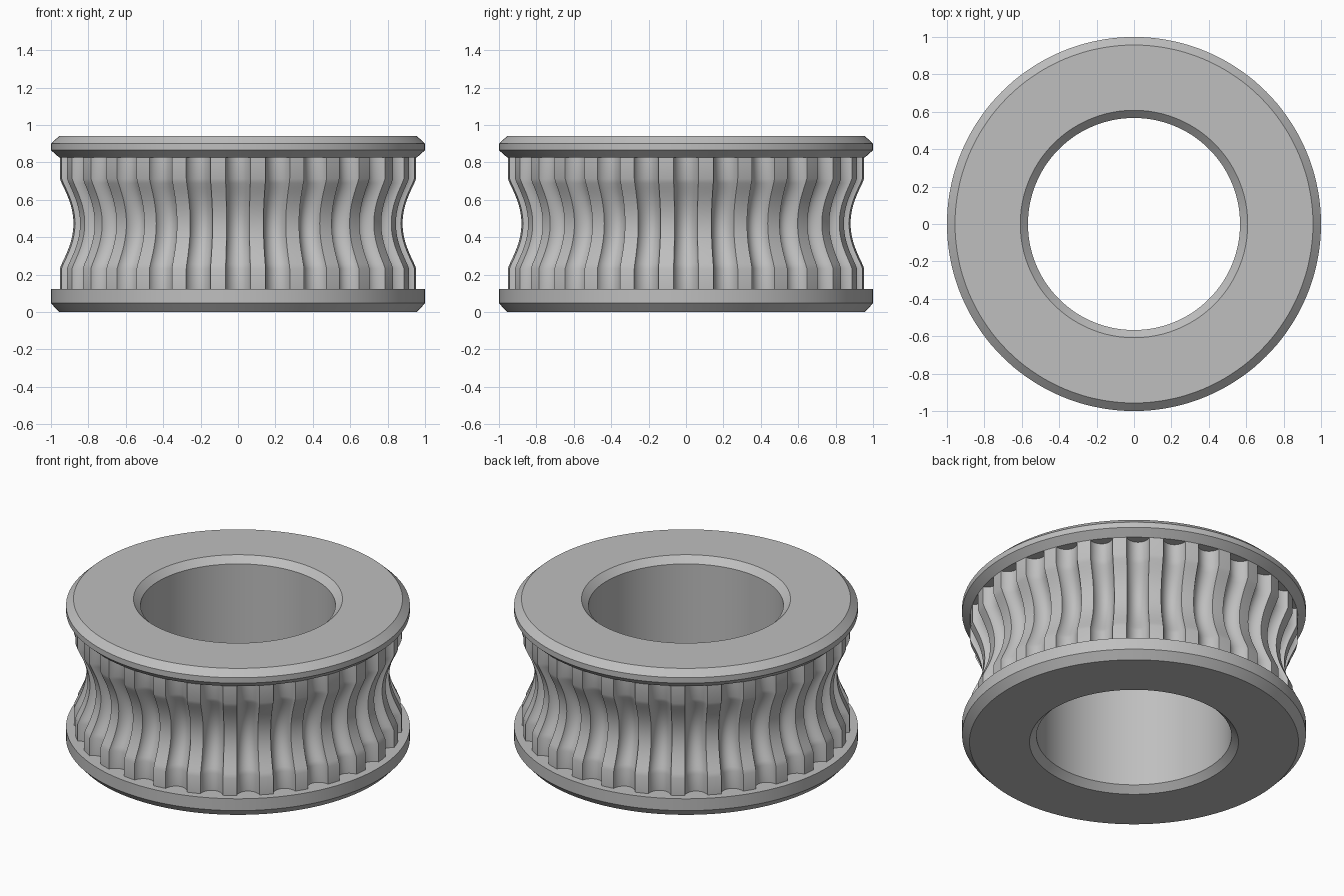
import bpy, bmesh
from math import sin, cos, pi, radians

if "Cube" in bpy.data.objects:
    bpy.data.objects.remove(bpy.data.objects["Cube"])

metal = bpy.data.materials.new("satin_grey")
metal.use_nodes = True
grey = (0.52, 0.52, 0.52, 1)
metal.diffuse_color = grey
metal.node_tree.nodes["Principled BSDF"].inputs["Base Color"].default_value = grey


def ring_solid(name, angles, sections):
    """Bridge one closed (radius, z) section per angle into a full ring."""
    bm = bmesh.new()
    loops = [[bm.verts.new((r * cos(a), r * sin(a), z)) for r, z in sec]
             for a, sec in zip(angles, sections)]
    count = len(loops[0])
    for i, here in enumerate(loops):
        there = loops[(i + 1) % len(loops)]
        for j in range(count):
            k = (j + 1) % count
            bm.faces.new((here[j], there[j], there[k], here[k]))
    bmesh.ops.recalc_face_normals(bm, faces=bm.faces[:])
    mesh = bpy.data.meshes.new(name)
    bm.to_mesh(mesh)
    bm.free()
    mesh.materials.append(metal)
    obj = bpy.data.objects.new(name, mesh)
    bpy.context.collection.objects.link(obj)
    bpy.ops.object.select_all(action='DESELECT')
    obj.select_set(True)
    bpy.context.view_layer.objects.active = obj
    bpy.ops.object.shade_smooth_by_angle(angle=radians(28))
    return obj


# Sleeve with chamfered bore and two bevelled flanges
SLEEVE = [(0.608, 0), (0.957, 0), (1, 0.047), (1, 0.123), (0.78, 0.123),
          (0.78, 0.825), (0.955, 0.825), (1, 0.865), (1, 0.9), (0.957, 0.94),
          (0.608, 0.94), (0.567, 0.9), (0.567, 0.04)]
SEGMENTS = 144
ring_solid("flanged_sleeve", [2 * pi * i / SEGMENTS for i in range(SEGMENTS)],
           [SLEEVE] * SEGMENTS)

# Toothed band: scooped grooves between flat teeth, waisted at mid height
TEETH = 28
PITCH = 2 * pi / TEETH
HALF_GROOVE = PITCH * 0.31
GROOVE_DEPTH = 0.06
MID, HALF_WAIST, WAIST = 0.473, 0.24, 0.073
heights = [0.12] + [MID + HALF_WAIST * (i / 10 - 1) for i in range(21)] + [0.83]


def waist(z):
    t = min(1, abs(z - MID) / HALF_WAIST)
    return WAIST * (1 - t * t) ** 1.2


def section(cut):
    outer = [(0.955 - waist(z) - cut, z) for z in heights]
    return [(0.77, heights[-1]), (0.77, heights[0])] + outer


angles, sections = [], []
for tooth in range(TEETH):
    for i in range(13):
        u = -cos(pi * i / 12)
        angles.append(tooth * PITCH + u * HALF_GROOVE)
        sections.append(section(GROOVE_DEPTH * max(0, 1 - u * u) ** 0.6))
    angles.append((tooth + 0.5) * PITCH)
    sections.append(section(0))
ring_solid("toothed_band", angles, sections)
